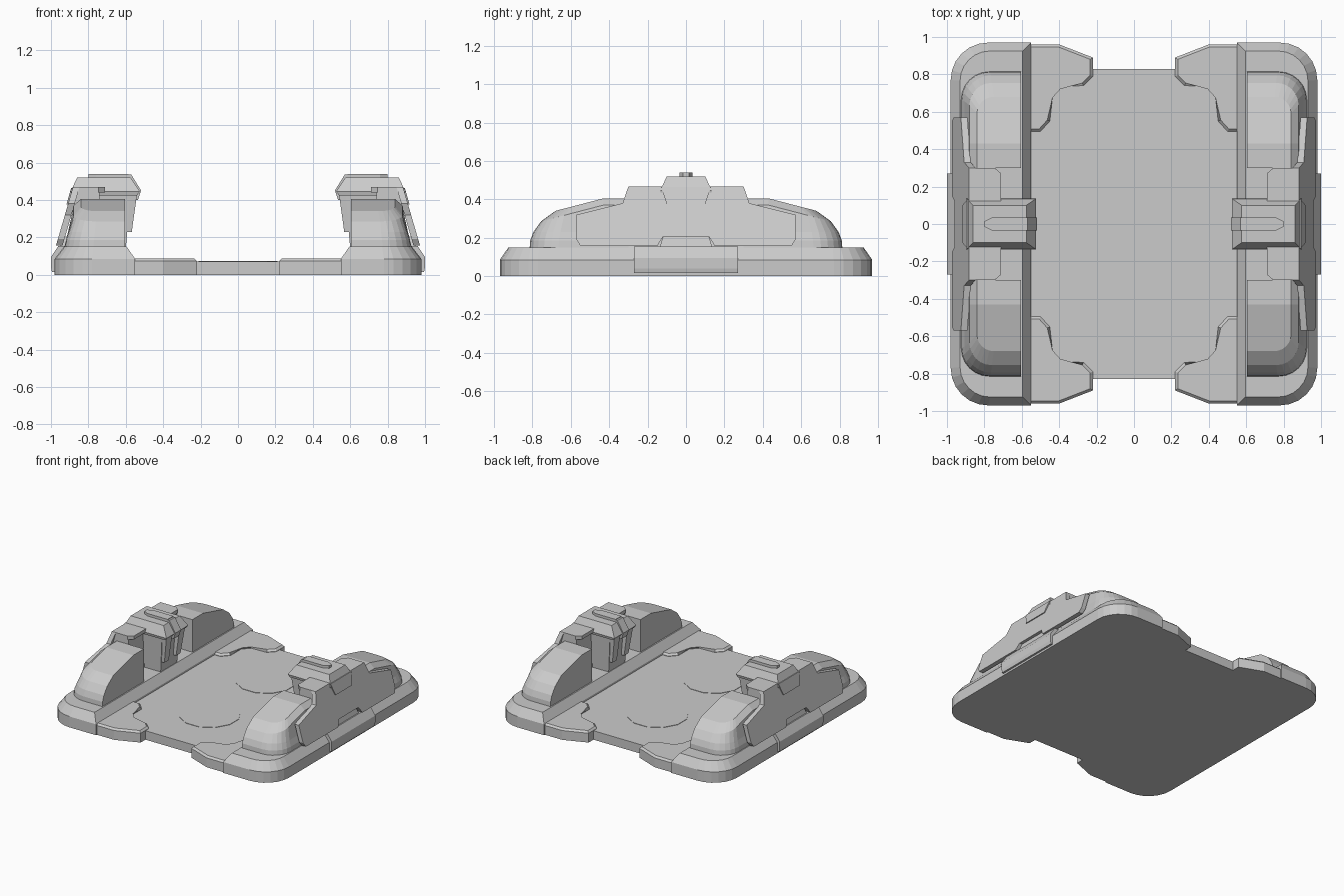
import bpy, bmesh
from math import sin, cos, pi, radians

if "Cube" in bpy.data.objects:
    bpy.data.objects.remove(bpy.data.objects["Cube"])


def finish(name, bm, mirror="XY"):
    bmesh.ops.recalc_face_normals(bm, faces=bm.faces)
    me = bpy.data.meshes.new(name)
    bm.to_mesh(me)
    bm.free()
    ob = bpy.data.objects.new(name, me)
    bpy.context.collection.objects.link(ob)
    if mirror:
        m = ob.modifiers.new("Mirror", "MIRROR")
        m.use_axis = ("X" in mirror, "Y" in mirror, False)
        m.use_mirror_merge = False
    return ob


def loft(rings, caps=None):
    """Skin a stack of closed rings; caps lists index loops for the top."""
    bm = bmesh.new()
    vs = [[bm.verts.new(p) for p in r] for r in rings]
    n = len(rings[0])
    for a, b in zip(vs, vs[1:]):
        for i in range(n):
            j = (i + 1) % n
            bm.faces.new((a[i], a[j], b[j], b[i]))
    bm.faces.new(vs[0][::-1])
    for c in caps or [range(n)]:
        bm.faces.new([vs[-1][i] for i in c])
    return bm


def box_ring(x0, x1, y0, y1, z):
    return [(x0, y0, z), (x1, y0, z), (x1, y1, z), (x0, y1, z)]


def arc(cx, cy, r, a0, a1, n=6):
    return [(cx + r * cos(radians(a0 + (a1 - a0) * i / n)),
             cy + r * sin(radians(a0 + (a1 - a0) * i / n))) for i in range(n + 1)]


def sheared_prism(pts, x0, thick, slope=0.29):
    """Side-view (y, z) outline leaning inwards with height."""
    out = [(x0 - (z - 0.16) * slope, y, z) for y, z in pts]
    return loft([out, [(x - thick, y, z) for x, y, z in out]])


def both_sides(half):
    """Complete a +y outline with its mirror image."""
    return half + [(-y, z) for y, z in reversed(half)]


# Central deck
finish("deck", loft([box_ring(-0.57, 0.57, -0.83, 0.83, z) for z in (0, 0.07)]), "")

# Twelve-sided pads on the deck
circle = [(0.22 * cos(pi / 12 + i * pi / 6), 0.35 + 0.22 * sin(pi / 12 + i * pi / 6))
          for i in range(12)]
finish("deck_disc", loft([[(x, y, z) for x, y in circle] for z in (0.06, 0.073)]), "Y")

# Side bases with rounded outer corners and chamfered top
def base_ring(xi, xo, yo, r, z):
    pts = [(xi, -yo)] + arc(xo - r, r - yo, r, -90, 0) + arc(xo - r, yo - r, r, 0, 90) + [(xi, yo)]
    return [(x, y, z) for x, y in pts]

finish("side_base", loft([base_ring(0.55, 0.98, 0.97, 0.2, 0),
                          base_ring(0.55, 0.98, 0.97, 0.2, 0.085),
                          base_ring(0.595, 0.93, 0.925, 0.16, 0.15)]), "X")

# Corner plates
corner = [(0.58, 0.96), (0.40, 0.96), (0.22, 0.89), (0.22, 0.79), (0.27, 0.74),
          (0.40, 0.735), (0.45, 0.68), (0.45, 0.55), (0.50, 0.495), (0.58, 0.495)]
bm = loft([[(x, y, z) for x, y in corner] for z in (0, 0.087)])
top_edges = [e for e in bm.edges if all(v.co.z > 0.08 for v in e.verts)]
bmesh.ops.bevel(bm, geom=top_edges, offset=0.014, segments=1, affect="EDGES")
finish("corner_plate", bm)

# Rounded pods, tops sloping down towards the ends
def pod_ring(xo, yo, r, height):
    pts = [(0.605, 0.43), (0.605, 0.30), (xo, 0.30), (xo, 0.43)]
    pts += arc(xo - r, yo - r, r, 0, 90) + [(0.605, yo)]
    return [(x, y, height(y)) for x, y in pts]

def pod_top(y):
    return 0.405 - 0.26 * max(0, y - 0.43)

n_pod = len(pod_ring(0.9, 0.8, 0.1, pod_top))
finish("pod", loft([pod_ring(0.925, 0.815, 0.15, lambda y: 0.14),
                    pod_ring(0.92, 0.812, 0.15, lambda y: 0.185),
                    pod_ring(0.905, 0.795, 0.14, lambda y: 0.23),
                    pod_ring(0.88, 0.755, 0.12, lambda y: pod_top(y) - 0.035),
                    pod_ring(0.84, 0.68, 0.09, pod_top)],
                   [[0, 1, 2, 3], [0] + list(range(3, n_pod))]))

# Armour plates leaning inwards on the outer flanks
plate = both_sides([(0.12, 0.205), (0.15, 0.157), (0.55, 0.157), (0.57, 0.19), (0.57, 0.32),
                    (0.33, 0.38), (0.30, 0.468)])
finish("armour_plate", sheared_prism(plate, 0.972, 0.035), "X")

# Core and roof joining the pods
finish("core", loft([box_ring(0.74, 0.93, -0.30, 0.30, 0.14),
                     box_ring(0.74, 0.86, -0.30, 0.30, 0.44)]), "X")
roof = [(0.71, -0.27), (0.745, -0.30), (0.88, -0.30), (0.88, 0.30), (0.745, 0.30), (0.71, 0.27)]
finish("roof", loft([[(x, y, z) for x, y in roof] for z in (0.44, 0.468)]), "X")

# Central clamp: column, ribs, cap, outer clasp
finish("clamp_column", loft([box_ring(0.60, 0.85, -0.10, 0.10, 0.14),
                             box_ring(0.575, 0.85, -0.12, 0.12, 0.43)]), "X")
finish("clamp_rib", loft([box_ring(0.568, 0.65, 0.045, 0.10, 0.23),
                          box_ring(0.54, 0.65, 0.045, 0.115, 0.43)]))
finish("clamp_cap", loft([box_ring(0.54, 0.89, -0.13, 0.13, 0.425),
                          box_ring(0.525, 0.895, -0.135, 0.135, 0.445),
                          box_ring(0.575, 0.86, -0.10, 0.10, 0.52)]), "X")
finish("clamp_clasp", sheared_prism(both_sides([(0.10, 0.375), (0.13, 0.465)]), 0.98, 0.05), "X")

# Latch bar and hook on the cap
bar = [(0.585, -0.035), (0.76, -0.035), (0.80, -0.015), (0.80, 0.015), (0.76, 0.035), (0.585, 0.035)]
finish("latch_bar", loft([[(x, y, z) for x, y in bar] for z in (0.51, 0.54)]), "X")
finish("latch_hook", loft([box_ring(0.535, 0.59, -0.035, 0.035, 0.40),
                           box_ring(0.518, 0.59, -0.035, 0.035, 0.45),
                           box_ring(0.57, 0.59, -0.035, 0.035, 0.535)]), "X")

# Side blocks on the base flanks
finish("side_block", loft([box_ring(0.90, 0.995, -0.27, 0.27, 0.015),
                           box_ring(0.90, 1.0, -0.27, 0.27, 0.04),
                           box_ring(0.90, 1.0, -0.27, 0.27, 0.095),
                           box_ring(0.90, 0.96, -0.27, 0.27, 0.155)]), "X")
# Raised centre of the side block, filling the arch in the armour plate
finish("arch_block", loft([box_ring(0.85, 0.955, -0.14, 0.14, 0.14),
                           box_ring(0.85, 0.935, -0.12, 0.12, 0.205)]), "X")
